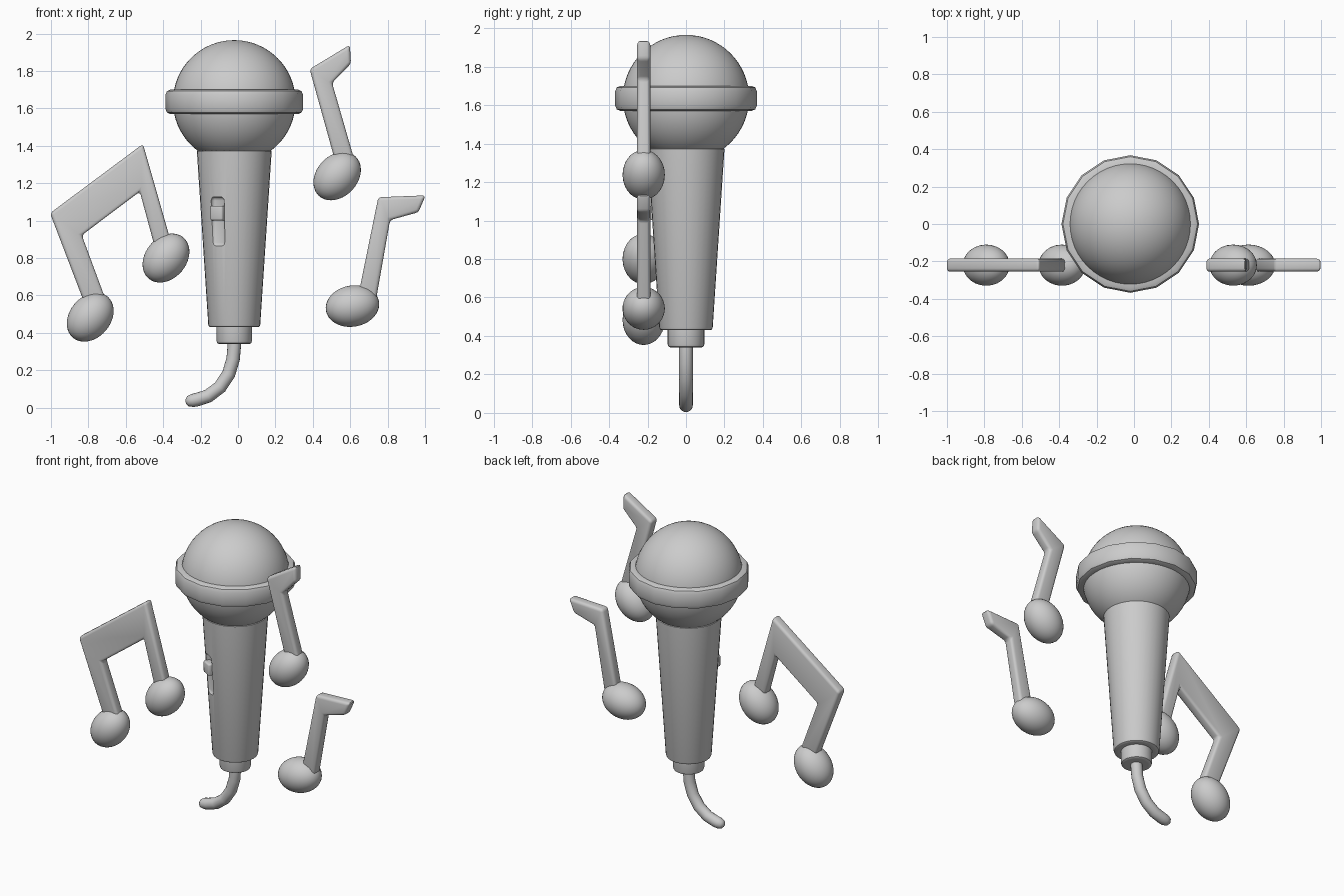
import bpy, bmesh, math
from mathutils import Vector, Matrix

if "Cube" in bpy.data.objects:
    bpy.data.objects.remove(bpy.data.objects["Cube"])

CX = -0.02      # microphone axis
NOTE_Y = -0.22  # plane of the notes


def finish(name, bm, angle=40):
    bmesh.ops.recalc_face_normals(bm, faces=bm.faces)
    me = bpy.data.meshes.new(name)
    bm.to_mesh(me)
    bm.free()
    ob = bpy.data.objects.new(name, me)
    bpy.context.collection.objects.link(ob)
    smooth(ob, angle)
    return ob


def smooth(ob, angle=40):
    bpy.ops.object.select_all(action='DESELECT')
    ob.select_set(True)
    bpy.context.view_layer.objects.active = ob
    bpy.ops.object.shade_smooth_by_angle(angle=math.radians(angle))


def lathe(name, profile, sides, closed=False):
    """Revolve (radius, z) points about the microphone axis."""
    bm = bmesh.new()
    rings = []
    for r, z in profile:
        rings.append([bm.verts.new((CX + r * math.cos(2 * math.pi * i / sides),
                                    r * math.sin(2 * math.pi * i / sides), z))
                      for i in range(sides)])
    pairs = list(zip(rings, rings[1:]))
    if closed:
        pairs.append((rings[-1], rings[0]))
    for a, b in pairs:
        for i in range(sides):
            j = (i + 1) % sides
            bm.faces.new((a[i], a[j], b[j], b[i]))
    if not closed:
        bm.faces.new(rings[0])
        bm.faces.new(rings[-1])
    return finish(name, bm)


def prism(name, outline, depth=0.07, bevel=0.018):
    """Rounded slab from an (x, z) outline in the note plane."""
    bm = bmesh.new()
    f = bm.faces.new([bm.verts.new((x, NOTE_Y - depth / 2, z)) for x, z in outline])
    ext = bmesh.ops.extrude_face_region(bm, geom=[f])
    bmesh.ops.translate(bm, vec=(0, depth, 0),
                        verts=[v for v in ext['geom'] if isinstance(v, bmesh.types.BMVert)])
    bmesh.ops.recalc_face_normals(bm, faces=bm.faces)
    bmesh.ops.bevel(bm, geom=bm.edges[:], offset=bevel, segments=3,
                    profile=0.5, affect='EDGES', clamp_overlap=True)
    return finish(name, bm)


def note_head(name, x, z, tilt):
    bm = bmesh.new()
    bmesh.ops.create_uvsphere(bm, u_segments=32, v_segments=20, radius=1)
    m = (Matrix.Translation((x, NOTE_Y, z)) @ Matrix.Rotation(-math.radians(tilt), 4, 'Y')
         @ Matrix.Diagonal((0.144, 0.11, 0.11, 1)))
    bmesh.ops.transform(bm, matrix=m, verts=bm.verts)
    return finish(name, bm)


def side_box(name, radius, z, size, bevel):
    """Rounded box on the handle, turned 30 degrees towards -x."""
    bm = bmesh.new()
    bmesh.ops.create_cube(bm, size=1)
    bmesh.ops.scale(bm, vec=size, verts=bm.verts)
    bmesh.ops.bevel(bm, geom=bm.edges[:], offset=bevel, segments=3,
                    profile=0.5, affect='EDGES')
    m = (Matrix.Translation((CX, 0, z)) @ Matrix.Rotation(math.radians(-30), 4, 'Z')
         @ Matrix.Translation((0, -radius, 0)))
    bmesh.ops.transform(bm, matrix=m, verts=bm.verts)
    return finish(name, bm)


# Grille ball
bm = bmesh.new()
bmesh.ops.create_uvsphere(bm, u_segments=48, v_segments=32, radius=0.328)
bmesh.ops.translate(bm, vec=(CX, 0, 1.637), verts=bm.verts)
finish("grille_ball", bm)

# Band around the ball, visibly 16-sided
lathe("grille_band", [(0.30, 1.57), (0.342, 1.57), (0.36, 1.578), (0.368, 1.597),
                      (0.368, 1.673), (0.36, 1.692), (0.342, 1.70), (0.30, 1.70)],
      16, closed=True)

# Tapered handle with a switch slot
handle = lathe("handle", [(0.11, 0.43), (0.128, 0.43), (0.135, 0.434), (0.139, 0.445),
                          (0.20, 1.372), (0.15, 1.39)], 32)
cutter = side_box("slot_cutter", 0.20, 0.995, (0.08, 0.09, 0.265), 0.02)
cutter.hide_render = True
mod = handle.modifiers.new("slot", 'BOOLEAN')
mod.operation = 'DIFFERENCE'
mod.solver = 'EXACT'
mod.object = cutter
bpy.context.view_layer.objects.active = handle
bpy.ops.object.modifier_apply(modifier="slot")
bpy.data.objects.remove(cutter)
smooth(handle, 35)

# Switch button and cable collar
side_box("switch_button", 0.172, 1.04, (0.076, 0.05, 0.078), 0.01)
lathe("cable_collar", [(0.07, 0.34), (0.082, 0.34), (0.091, 0.345), (0.095, 0.357),
                       (0.095, 0.44)], 32)

# Cable with a rounded end
path = [(CX, 0.40), (CX, 0.33), (-0.026, 0.26), (-0.05, 0.18), (-0.096, 0.11),
        (-0.16, 0.062), (-0.22, 0.043), (-0.245, 0.038), (-0.268, 0.034), (-0.28, 0.032)]
radii = [1] * 7 + [0.97, 0.75, 0.3]
bm = bmesh.new()
rings = []
for i, (x, z) in enumerate(path):
    a, b = path[max(i - 1, 0)], path[min(i + 1, len(path) - 1)]
    t = Vector((b[0] - a[0], 0, b[1] - a[1])).normalized()
    n = Vector((-t.z, 0, t.x))
    r = 0.036 * radii[i]
    rings.append([bm.verts.new(Vector((x, 0, z)) + r * (n * math.cos(k * math.pi / 8)
                  + Vector((0, 1, 0)) * math.sin(k * math.pi / 8))) for k in range(16)])
for a, b in zip(rings, rings[1:]):
    for k in range(16):
        j = (k + 1) % 16
        bm.faces.new((a[k], a[j], b[j], b[k]))
bm.faces.new(rings[0])
bm.faces.new(rings[-1])
finish("cable", bm, 60)

# Beamed pair of notes
prism("beamed_note_stems", [(-1.005, 1.04), (-0.508, 1.41), (-0.345, 0.84), (-0.44, 0.84),
                            (-0.525, 1.155), (-0.835, 0.922), (-0.69, 0.53), (-0.81, 0.53)])
note_head("beamed_note_head_left", -0.79, 0.484, 50)
note_head("beamed_note_head_right", -0.385, 0.80, 50)

# Upper single note
prism("upper_note_stem", [(0.383, 1.81), (0.598, 1.94), (0.604, 1.84), (0.503, 1.737),
                          (0.635, 1.28), (0.53, 1.28)])
note_head("upper_note_head", 0.53, 1.238, 47)

# Lower single note
prism("lower_note_stem", [(0.75, 1.125), (1.003, 1.135), (0.965, 1.045), (0.808, 1.0),
                          (0.735, 0.56), (0.63, 0.56)][:3] +
      [(0.813, 1.003), (0.735, 0.56), (0.635, 0.56)])
note_head("lower_note_head", 0.612, 0.543, 10)
